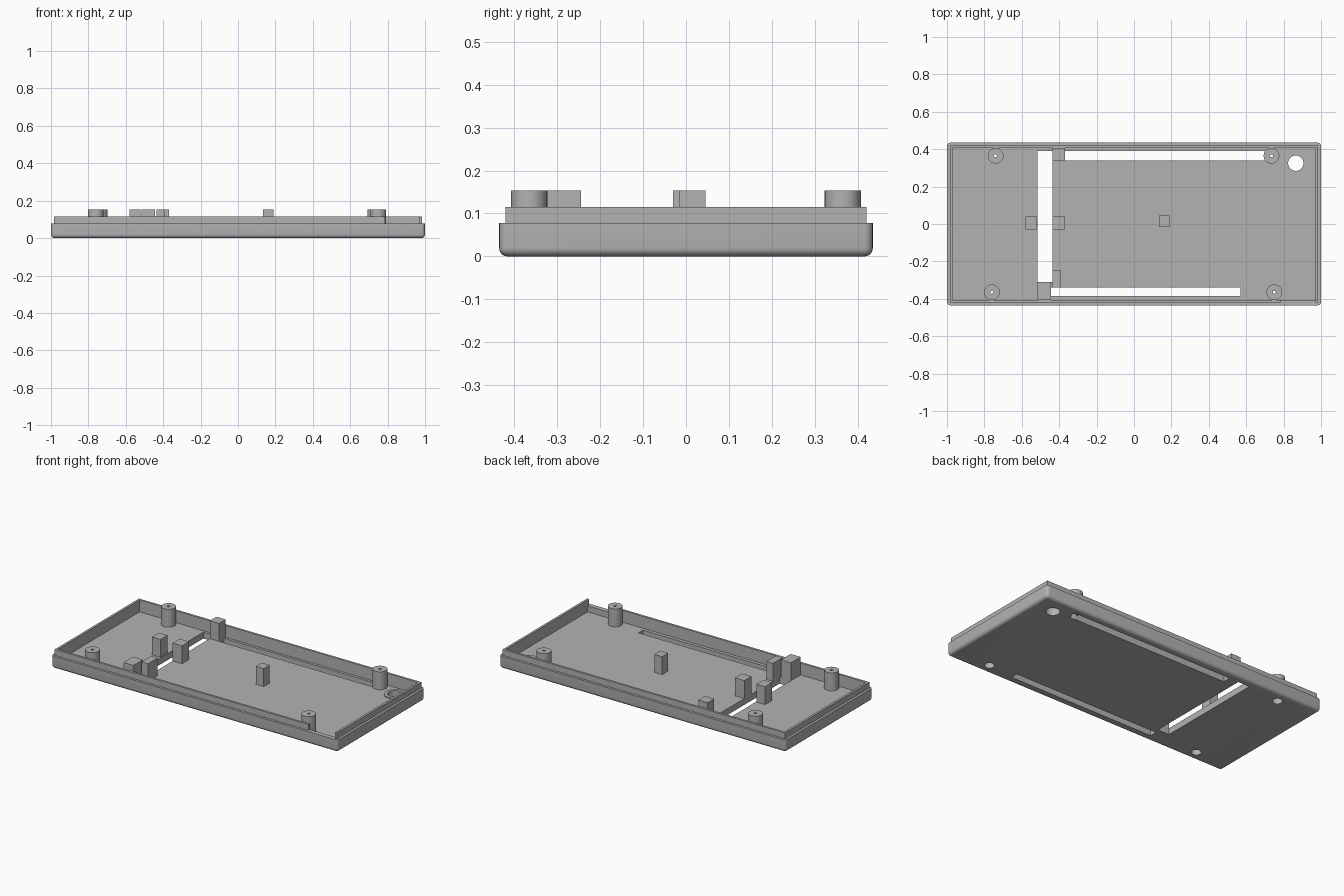
import bpy, bmesh, math
from mathutils import Matrix, Vector

cube = bpy.data.objects.get("Cube")
if cube:
    bpy.data.objects.remove(cube, do_unlink=True)

# Single grey plastic
grey = bpy.data.materials.new("grey plastic")
grey.use_nodes = True
COLOUR = (0.45, 0.45, 0.45, 1)
grey.diffuse_color = COLOUR
grey.node_tree.nodes["Principled BSDF"].inputs["Base Color"].default_value = COLOUR

FLOOR, RIM, LIP, TOP = 0.04, 0.078, 0.115, 0.153
HX, HY = 1.0, 0.435
IX, IY = 0.971, 0.406


def finish(name, bm):
    mesh = bpy.data.meshes.new(name)
    bm.to_mesh(mesh)
    bm.free()
    mesh.materials.append(grey)
    obj = bpy.data.objects.new(name, mesh)
    bpy.context.collection.objects.link(obj)
    return obj


def box(name, x0, x1, y0, y1, z0, z1):
    bm = bmesh.new()
    size = Vector((x1 - x0, y1 - y0, z1 - z0))
    mid = Vector((x0 + x1, y0 + y1, z0 + z1)) / 2
    bmesh.ops.create_cube(bm, size=1, matrix=Matrix.Translation(mid) @ Matrix.Diagonal(size.to_4d()))
    return finish(name, bm)


def cylinder(name, x, y, r, z0, z1):
    bm = bmesh.new()
    bmesh.ops.create_cone(bm, cap_ends=True, segments=40, radius1=r, radius2=r, depth=z1 - z0,
                          matrix=Matrix.Translation((x, y, (z0 + z1) / 2)))
    return finish(name, bm)


def cut(obj, cutters):
    for c in cutters:
        mod = obj.modifiers.new("cut", "BOOLEAN")
        mod.operation, mod.solver, mod.object = "DIFFERENCE", "EXACT", c
        c.hide_render = True
    bpy.context.view_layer.update()
    deps = bpy.context.evaluated_depsgraph_get()
    mesh = bpy.data.meshes.new_from_object(obj.evaluated_get(deps))
    obj.modifiers.clear()
    obj.data = mesh
    for c in cutters:
        bpy.data.objects.remove(c, do_unlink=True)


def smooth(obj):
    bpy.ops.object.select_all(action="DESELECT")
    obj.select_set(True)
    bpy.context.view_layer.objects.active = obj
    bpy.ops.object.shade_smooth_by_angle(angle=math.radians(35))


# Tray with rounded bottom and corner edges
tray = box("tray", -HX, HX, -HY, HY, 0, RIM)
bm = bmesh.new()
bm.from_mesh(tray.data)
edges = [e for e in bm.edges if min(v.co.z for v in e.verts) < 0.01]
bmesh.ops.bevel(bm, geom=edges, offset=0.02, segments=5, profile=0.5, affect="EDGES")
bm.to_mesh(tray.data)
bm.free()

posts = [(-0.74, 0.365), (-0.76, -0.365), (0.735, 0.365), (0.75, -0.365)]
RING = (0.865, 0.325)
cutters = [
    box("cavity", -IX, IX, -IY, IY, FLOOR, 0.3),
    box("cross_slot", -0.515, -0.435, -0.31, 0.39, -0.1, 0.2),
    box("back_slot", -0.37, 0.72, 0.34, 0.39, -0.1, 0.2),
    box("front_slot", -0.445, 0.57, -0.385, -0.34, -0.1, 0.2),
    cylinder("round_hole", *RING, 0.041, -0.1, 0.2),
]
cutters += [cylinder("post_opening", x, y, 0.029, -0.1, 0.2) for x, y in posts]
cut(tray, cutters)
smooth(tray)

# Stepped lip, open near the front left corner
lip = box("lip", -0.985, 0.985, -0.42, 0.42, RIM, LIP)
cut(lip, [box("lip_opening", -IX, IX, -IY, IY, 0, 0.3),
          box("lip_notch", 0.785, IX, -0.5, -0.39, 0, 0.3)])

# Screw posts: wide bore below, pin hole at the top
for x, y in posts:
    post = cylinder("screw_post", x, y, 0.042, FLOOR - 0.01, TOP)
    cut(post, [cylinder("bore", x, y, 0.029, -0.1, 0.1),
               cylinder("pin_hole", x, y, 0.008, 0.05, 0.3)])
    smooth(post)

# Low collar around the round hole
collar = cylinder("hole_collar", *RING, 0.061, FLOOR - 0.005, FLOOR + 0.006)
cut(collar, [cylinder("collar_hole", *RING, 0.041, 0, 0.1)])
smooth(collar)

# Support blocks standing on the floor
blocks = {
    "right_block": (-0.58, -0.52, -0.03, 0.04),
    "slot_block": (-0.435, -0.37, -0.03, 0.04),
    "centre_block": (0.135, 0.19, -0.015, 0.045),
    "back_block": (-0.435, -0.37, 0.34, 0.406),
    "front_block": (-0.515, -0.445, -0.406, -0.31),
    "inner_front_block": (-0.435, -0.39, -0.34, -0.245),
}
for name, span in blocks.items():
    box(name, *span, FLOOR - 0.005, TOP)
